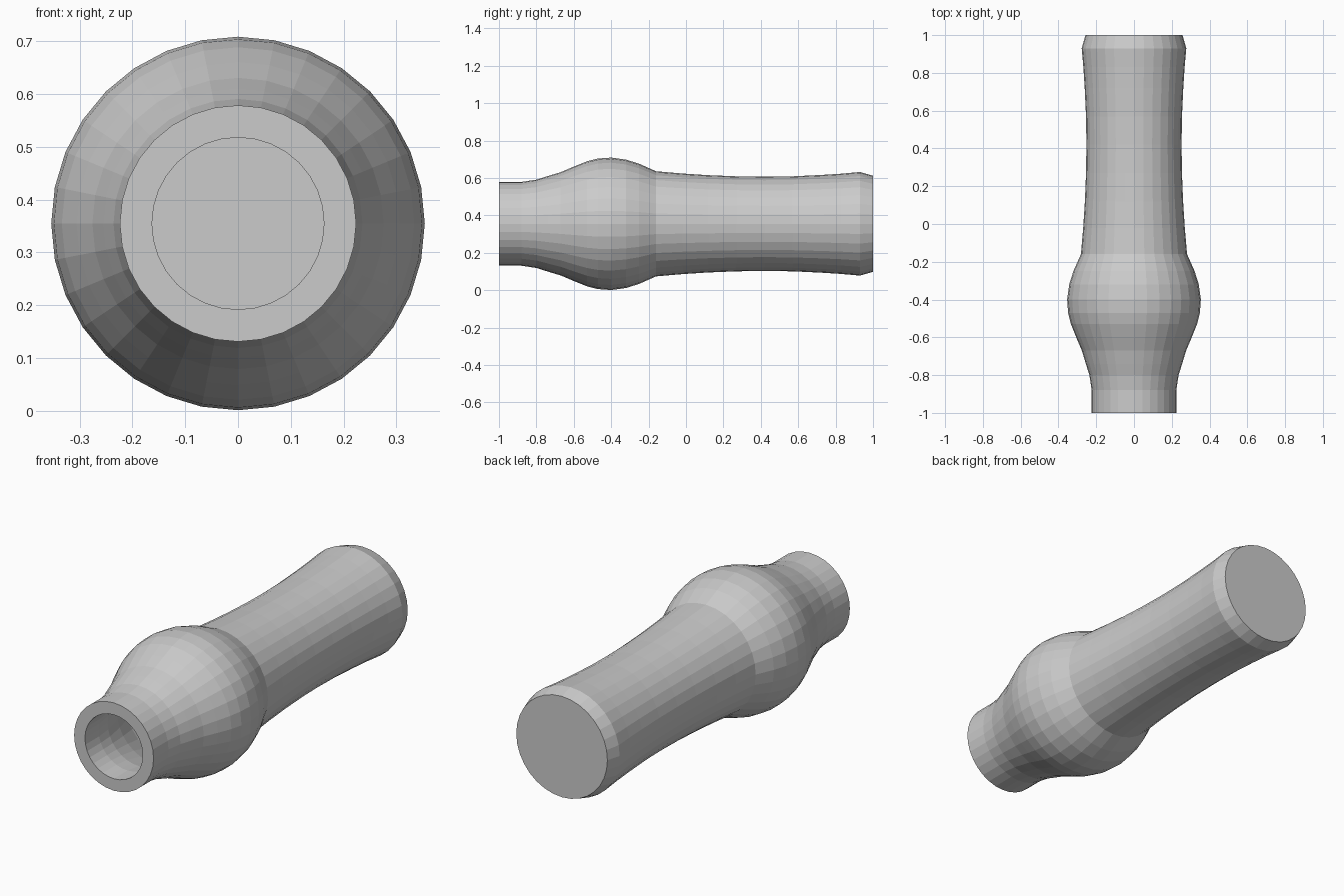
import bpy, math

if "Cube" in bpy.data.objects:
    bpy.data.objects.remove(bpy.data.objects["Cube"])

AXIS_Z = 0.355


def lathe(name, profile, sides):
    """Revolve (y, radius) points about the long axis; radius 0 closes an end."""
    verts, rings, faces = [], [], []
    for y, r in profile:
        start = len(verts)
        count = 1 if r == 0 else sides
        for i in range(count):
            a = 2 * math.pi * i / sides
            verts.append((r * math.cos(a), y, AXIS_Z + r * math.sin(a)))
        rings.append([start + i % count for i in range(sides)])
    for a, b in zip(rings, rings[1:]):
        for i in range(sides):
            j = (i + 1) % sides
            face = list(dict.fromkeys((a[i], b[i], b[j], a[j])))
            faces.append(face)
    mesh = bpy.data.meshes.new(name)
    mesh.from_pydata(verts, [], faces)
    mesh.update()
    obj = bpy.data.objects.new(name, mesh)
    bpy.context.collection.objects.link(obj)
    return obj


# Hollow bulb: outer skin from the collar forward, round the rim, back inside
outer = [(-0.16, 0.281), (-0.25, 0.321), (-0.32, 0.343), (-0.40, 0.354),
         (-0.47, 0.349), (-0.53, 0.334), (-0.60, 0.306), (-0.67, 0.276),
         (-0.74, 0.255), (-0.80, 0.236), (-0.88, 0.224), (-1.0, 0.224)]
inner = [(-1.0, 0.163), (-0.89, 0.163), (-0.80, 0.175), (-0.67, 0.214),
         (-0.60, 0.243), (-0.53, 0.272), (-0.47, 0.286), (-0.40, 0.292),
         (-0.32, 0.281), (-0.25, 0.260), (-0.16, 0.220)]
lathe("bulb_socket", outer + inner, 32)

# Waisted solid grip with a chamfered butt; its front cap is the socket floor
grip = [(-0.16, 0), (-0.16, 0.281), (-0.02, 0.269), (0.12, 0.260),
        (0.27, 0.254), (0.42, 0.252), (0.57, 0.254), (0.72, 0.261),
        (0.83, 0.268), (0.93, 0.277), (1.0, 0.257), (1.0, 0)]
lathe("grip", grip, 32)

# Consistent outward normals
import bmesh
for obj in bpy.context.collection.objects:
    bm = bmesh.new()
    bm.from_mesh(obj.data)
    bmesh.ops.recalc_face_normals(bm, faces=bm.faces)
    bm.to_mesh(obj.data)
    bm.free()
